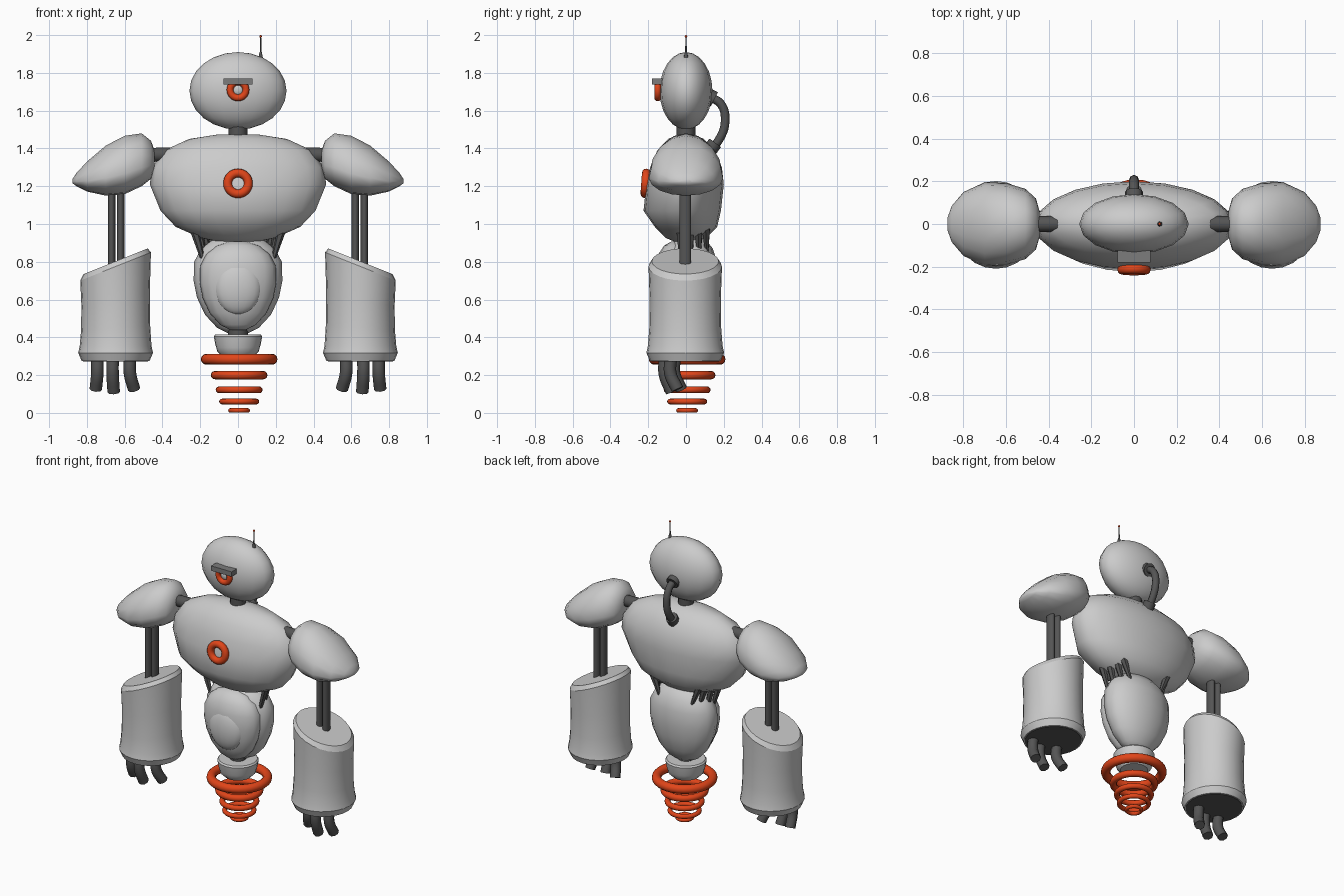
import bpy, bmesh, math
from mathutils import Vector

if "Cube" in bpy.data.objects:
    bpy.data.objects.remove(bpy.data.objects["Cube"])


def material(name, rgb):
    m = bpy.data.materials.new(name)
    m.diffuse_color = (*rgb, 1)
    m.use_nodes = True
    m.node_tree.nodes["Principled BSDF"].inputs["Base Color"].default_value = m.diffuse_color
    return m


RED = material("red_paint", (0.75, 0.06, 0.01))
DARK = material("dark_metal", (0.09, 0.09, 0.09))


def finish(ob, name, mat=None, angle=35):
    ob.name = name
    if mat:
        ob.data.materials.append(mat)
    bpy.ops.object.select_all(action='DESELECT')
    ob.select_set(True)
    bpy.context.view_layer.objects.active = ob
    if ob.type == 'MESH':
        bpy.ops.object.shade_smooth_by_angle(angle=math.radians(angle))
    return ob


def loft(name, rings, mat=None, angle=35):
    """Skin a list of closed rings and cap both ends."""
    bm = bmesh.new()
    loops = [[bm.verts.new(p) for p in r] for r in rings]
    n = len(loops[0])
    for a, b in zip(loops, loops[1:]):
        for i in range(n):
            j = (i + 1) % n
            bm.faces.new((a[i], a[j], b[j], b[i]))
    bm.faces.new(loops[0])
    bm.faces.new(loops[-1])
    bmesh.ops.recalc_face_normals(bm, faces=bm.faces)
    me = bpy.data.meshes.new(name)
    bm.to_mesh(me)
    bm.free()
    ob = bpy.data.objects.new(name, me)
    bpy.context.collection.objects.link(ob)
    return finish(ob, name, mat, angle)


def ring(cx, cy, z, rx, ry, n=16, slope=0):
    """Flat ellipse; slope tilts it along x."""
    pts = [(math.cos(2 * math.pi * i / n), math.sin(2 * math.pi * i / n)) for i in range(n)]
    return [(cx + rx * c, cy + ry * s, z + slope * rx * c) for c, s in pts]


def ball(name, loc, size, mat=None, seg=16):
    bpy.ops.mesh.primitive_uv_sphere_add(segments=seg, ring_count=seg * 3 // 4, location=loc)
    ob = bpy.context.object
    ob.scale = size
    return finish(ob, name, mat, 80)


def torus(name, loc, outer, minor, mat=RED, rot=(0, 0, 0)):
    bpy.ops.mesh.primitive_torus_add(major_radius=outer - minor, minor_radius=minor, location=loc,
                                     rotation=rot, major_segments=32, minor_segments=12)
    return finish(bpy.context.object, name, mat, 60)


def rod(name, a, b, r1, r2=None, mat=DARK, n=12):
    a, b = Vector(a), Vector(b)
    d = b - a
    bpy.ops.mesh.primitive_cone_add(vertices=n, radius1=r1, radius2=r1 if r2 is None else r2,
                                    depth=d.length, location=(a + b) / 2)
    ob = bpy.context.object
    ob.rotation_euler = d.to_track_quat('Z', 'Y').to_euler()
    return finish(ob, name, mat, 50)


def tube(name, pts, r, mat=DARK):
    cu = bpy.data.curves.new(name, 'CURVE')
    cu.dimensions = '3D'
    cu.bevel_depth = r
    cu.bevel_resolution = 2
    cu.resolution_u = 5
    cu.use_fill_caps = True
    sp = cu.splines.new('BEZIER')
    sp.bezier_points.add(len(pts) - 1)
    for bp, p in zip(sp.bezier_points, pts):
        bp.co = p
        bp.handle_left_type = bp.handle_right_type = 'AUTO'
    ob = bpy.data.objects.new(name, cu)
    bpy.context.collection.objects.link(ob)
    return finish(ob, name, mat)


def box(name, loc, size, mat=DARK):
    bpy.ops.mesh.primitive_cube_add(size=1, location=loc)
    ob = bpy.context.object
    ob.scale = size
    return finish(ob, name, mat)


# Head, eye, brow, neck and antenna
ball("head", (0, 0, 1.705), (0.257, 0.14, 0.205))
rod("neck", (0, 0, 1.44), (0, 0, 1.54), 0.05)
torus("eye_ring", (0, -0.15, 1.71), 0.06, 0.018, rot=(math.pi / 2, 0, 0))
ball("eye_lens", (0, -0.135, 1.71), (0.032, 0.02, 0.032))
box("eye_brow", (0, -0.152, 1.754), (0.155, 0.055, 0.033), material("brow_grey", (0.2, 0.2, 0.2)))
rod("antenna_base", (0.12, 0, 1.875), (0.12, 0, 1.91), 0.013, 0.006)
rod("antenna", (0.12, 0, 1.89), (0.12, 0, 1.99), 0.005, 0.003)
ball("antenna_tip", (0.12, 0, 1.993), (0.007, 0.007, 0.007), RED, 8)

# Hose from the back of the head to the back of the torso
tube("back_hose", [(0, 0.12, 1.675), (0, 0.185, 1.635), (0, 0.207, 1.54), (0, 0.18, 1.455), (0, 0.125, 1.385)], 0.023)
rod("hose_collar_top", (0, 0.11, 1.68), (0, 0.15, 1.66), 0.042)
rod("hose_collar_bottom", (0, 0.115, 1.375), (0, 0.155, 1.43), 0.038)

# Torso: stacked ellipses (z, half width, y centre, half depth)
torso = [(0.90, 0.07, 0, 0.045), (0.925, 0.195, 0, 0.105), (0.985, 0.33, 0, 0.165),
         (1.07, 0.41, -0.02, 0.205), (1.21, 0.467, -0.005, 0.205), (1.30, 0.455, 0, 0.19),
         (1.39, 0.39, 0, 0.152), (1.45, 0.26, 0, 0.095), (1.475, 0.1, 0, 0.04)]
loft("torso", [ring(0, cy, z, rx, ry, 20) for z, rx, cy, ry in torso], angle=70)
torus("chest_ring", (0, -0.214, 1.215), 0.078, 0.023, rot=(math.radians(86), 0, 0))

# Abdomen: egg shell, front belly plate and raised panel
egg = [(0.42, 0.05), (0.45, 0.11), (0.52, 0.175), (0.61, 0.217), (0.70, 0.235),
       (0.80, 0.232), (0.87, 0.195), (0.92, 0.13), (0.945, 0.05)]
loft("abdomen_shell", [ring(0, 0.025, z, r, r * 0.6) for z, r in egg], angle=70)
loft("belly_plate", [ring(0, -0.055, 0.44 + (z - 0.42) * 0.89, r * 0.86, r * 0.47) for z, r in egg], angle=70)
ball("belly_panel", (0, -0.12, 0.665), (0.125, 0.062, 0.145))

# Waist joint, cup and the spring of shrinking rings
rod("waist_joint", (0, 0, 0.39), (0, 0, 0.46), 0.052)
cup = [(0.30, 0.085), (0.325, 0.11), (0.345, 0.115), (0.36, 0.12), (0.405, 0.128), (0.415, 0.12)]
loft("waist_cup", [ring(0, 0, z, r, r, 24) for z, r in cup])
for i, (z, outer, minor) in enumerate([(0.284, 0.203, 0.029), (0.2, 0.15, 0.022), (0.122, 0.124, 0.018),
                                       (0.06, 0.106, 0.015), (0.013, 0.058, 0.012)]):
    torus(f"spring_ring_{i + 1}", (0.006, 0.006, z), outer, minor)

for s, side in ((-1, "left"), (1, "right")):
    # Pointed struts between torso and abdomen
    for i, (y, drop) in enumerate([(-0.03, 0.79), (0.02, 0.76), (0.065, 0.81), (0.105, 0.85)]):
        x = 0.24 - 0.02 * i
        rod(f"{side}_waist_strut_{i + 1}", (s * x, y, 1.0), (s * (x - 0.06), y + 0.005, drop), 0.026, 0.01, n=6)

    # Shoulder link and egg-shaped shoulder (x, low z, high z, half depth)
    rod(f"{side}_shoulder_link", (s * 0.30, 0, 1.37), (s * 0.50, 0, 1.365), 0.037)
    rings = []
    for x, lo, hi, hy in [(0.443, 1.30, 1.39, 0.06), (0.46, 1.24, 1.44, 0.12), (0.51, 1.20, 1.48, 0.165),
                          (0.60, 1.158, 1.467, 0.192), (0.70, 1.15, 1.415, 0.196), (0.80, 1.172, 1.33, 0.15),
                          (0.855, 1.20, 1.27, 0.085), (0.875, 1.215, 1.24, 0.03)]:
        wide = lo + 0.35 * (hi - lo)
        r = []
        for k in range(16):
            c, t = math.cos(math.pi * k / 8), math.sin(math.pi * k / 8)
            r.append((s * x, hy * c, wide + t * (hi - wide if t > 0 else wide - lo)))
        rings.append(r)
    loft(f"{side}_shoulder", rings, angle=70)

    # Twin arm rods
    for i, x in enumerate((0.621, 0.669)):
        ob = rod(f"{side}_arm_rod_{i + 1}", (s * x, -0.004, 0.70), (s * x, -0.004, 1.22), 1, n=12)
        ob.rotation_euler = (0, 0, 0)
        ob.scale = (0.02, 0.031, 1)

    # Forearm sleeve with slanted top and flared cuff
    cx = s * 0.648
    sleeve = [(0.275, 0.18, 0), (0.318, 0.198, 0), (0.355, 0.19, 0), (0.45, 0.183, -0.08),
              (0.60, 0.181, -0.2), (0.775, 0.187, -0.4), (0.803, 0.17, -0.4)]
    loft(f"{side}_forearm", [ring(cx, -0.004, z, r, r * 1.04, 24, s * k) for z, r, k in sleeve], angle=25)
    loft(f"{side}_palm", [ring(cx, -0.004, z, 0.172, 0.179, 24) for z in (0.272, 0.285)], DARK)

    # Three curled fingers
    for i, (x, lean, y) in enumerate([(0.572, -0.022, -0.055), (0.664, -0.006, -0.105), (0.745, 0.008, -0.075)]):
        low = 0.005 if i == 1 else -0.01
        pts = [(s * x, y - 0.005, 0.29), (s * x, y - 0.008, 0.21), (s * (x + lean), y + 0.03, 0.115 - low)]
        tube(f"{side}_finger_{i + 1}", pts, 0.033)
